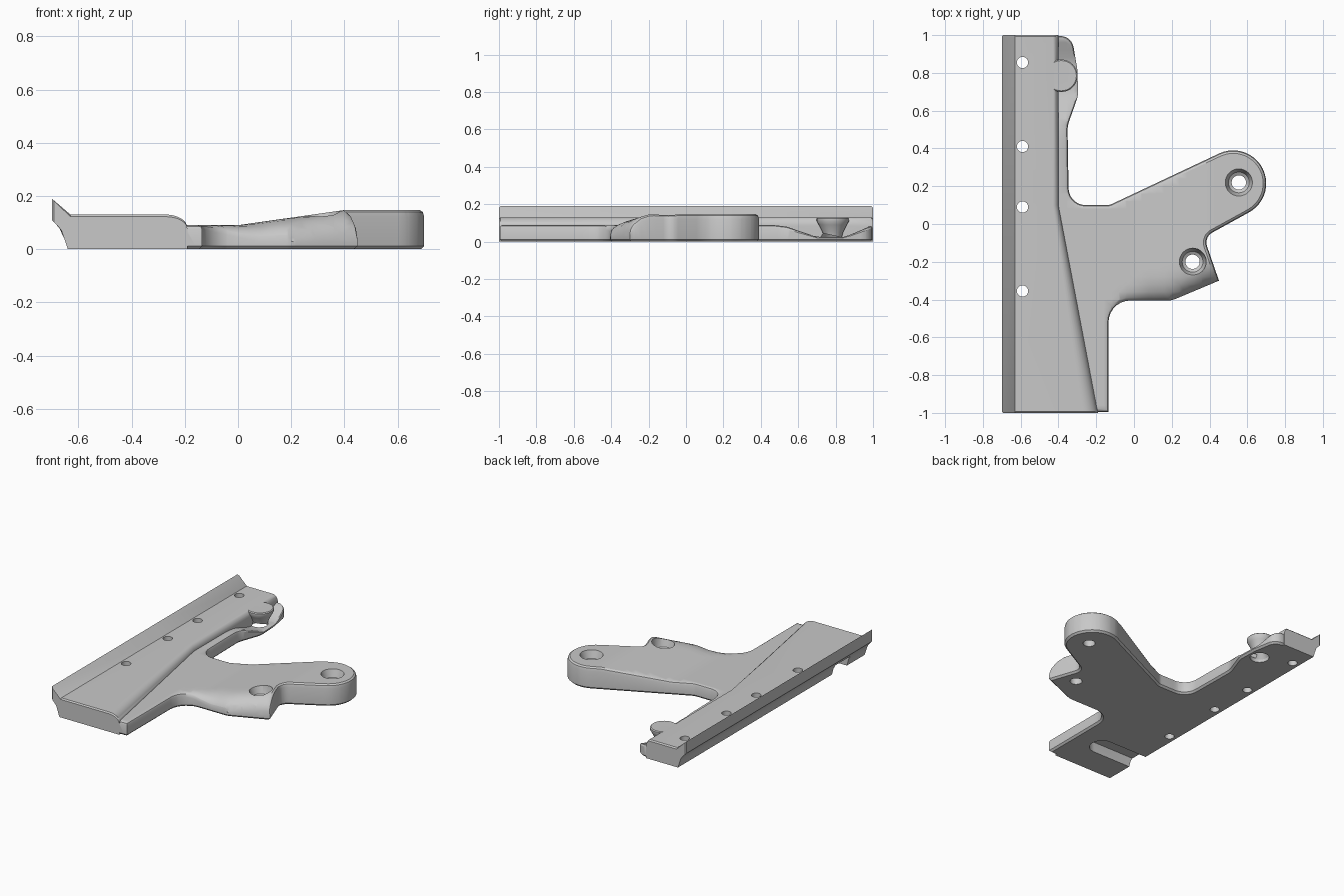
import bpy, bmesh, math
from mathutils import Vector

if "Cube" in bpy.data.objects:
    bpy.data.objects.remove(bpy.data.objects["Cube"])

grey = bpy.data.materials.new("light_grey")
grey.use_nodes = True
grey.diffuse_color = (0.58, 0.58, 0.58, 1)
grey.node_tree.nodes["Principled BSDF"].inputs["Base Color"].default_value = (0.58, 0.58, 0.58, 1)


def to_object(name, bm):
    bmesh.ops.recalc_face_normals(bm, faces=bm.faces)
    mesh = bpy.data.meshes.new(name)
    bm.to_mesh(mesh)
    bm.free()
    mesh.materials.append(grey)
    obj = bpy.data.objects.new(name, mesh)
    bpy.context.collection.objects.link(obj)
    return obj


def combine(target, other, operation):
    bpy.context.view_layer.objects.active = target
    mod = target.modifiers.new(other.name, "BOOLEAN")
    mod.operation, mod.solver, mod.object = operation, "EXACT", other
    bpy.ops.object.modifier_apply(modifier=mod.name)
    bpy.data.objects.remove(other)


def rounded(corners, steps=7):
    """Outline with a fillet of the given radius at each corner."""
    out = []
    for i, (x, y, r) in enumerate(corners):
        p = Vector((x, y))
        if r == 0:
            out.append(p)
            continue
        a = (Vector(corners[i - 1][:2]) - p).normalized()
        b = (Vector(corners[(i + 1) % len(corners)][:2]) - p).normalized()
        half = math.acos(a.dot(b)) / 2
        centre = p + (a + b).normalized() * r / math.sin(half)
        start = p + a * r / math.tan(half) - centre
        end = p + b * r / math.tan(half) - centre
        first = math.atan2(start.y, start.x)
        sweep = math.remainder(math.atan2(end.y, end.x) - first, math.tau)
        for k in range(steps + 1):
            angle = first + sweep * k / steps
            out.append(centre + Vector((math.cos(angle), math.sin(angle))) * r)
    return out


def shrunk(points, d):
    """Counter-clockwise outline moved inwards by d."""
    out = []
    for i, p in enumerate(points):
        u = (p - points[i - 1]).normalized()
        v = (points[(i + 1) % len(points)] - p).normalized()
        n, m = Vector((-u.y, u.x)), Vector((-v.y, v.x))
        out.append(p + (n + m) * d / (1 + n.dot(m)))
    return out


def skin(sections):
    """Skin matching closed sections and cap both ends."""
    bm = bmesh.new()
    rings = [[bm.verts.new(p) for p in s] for s in sections]
    n = len(rings[0])
    for a, b in zip(rings, rings[1:]):
        for i in range(n):
            bm.faces.new((a[i], a[(i + 1) % n], b[(i + 1) % n], b[i]))
    bm.faces.new(rings[0])
    bm.faces.new(rings[-1])
    bmesh.ops.recalc_face_normals(bm, faces=bm.faces)
    return bm


def turned(name, x, y, profile, sides=32):
    """Round solid from (radius, height) pairs."""
    return to_object(name, skin([[(x + r * math.cos(math.tau * k / sides),
                                   y + r * math.sin(math.tau * k / sides), z)
                                  for k in range(sides)] for r, z in profile]))


def clamp(t):
    return max(0.0, min(1.0, t))


def interpolate(t, table):
    for (a, u), (b, v) in zip(table, table[1:]):
        if t <= b:
            return u + (v - u) * clamp((t - a) / (b - a))
    return table[-1][1]


BASE = 0.09
DIP = [(0.46, 0.09), (0.54, 0.08), (0.62, 0.052), (0.7, 0.025),
       (0.85, 0.025), (0.92, 0.055), (1.0, 0.09)]


def top_height(x, y):
    """Top of the body: rising arm, rolled front edge, dipped rear flange."""
    if x < -0.2 and y > 0.4:
        return interpolate(y, DIP)
    h = BASE + 0.057 * clamp(x / 0.4)
    if x < -0.13 or y < -0.5:
        return h
    if x < -0.02:
        d = math.hypot(x + 0.02, y + 0.52) - 0.115
    else:
        d = min(y + 0.405, (y + 0.4) * 0.928 - (x - 0.2) * 0.371)
    w = clamp((x + 0.13) / 0.2)
    t = clamp(d / (0.14 * w + 0.001))
    low = h + (0.035 - h) * w
    return low + (h - low) * math.sqrt(1 - (1 - t) ** 2)


# Body outline: front leg, tab, arm with round tip, rear flange
tip = [(0.525 + 0.175 * math.cos(math.radians(a)),
        0.215 + 0.175 * math.sin(math.radians(a)), 0) for a in range(-62, 117, 8)]
outline = rounded([(-0.5, -0.995, 0), (-0.135, -0.995, 0), (-0.135, -0.405, 0.115),
                   (0.2, -0.405, 0.1), (0.45, -0.3, 0), (0.37, -0.07, 0.06)] + tip +
                  [(-0.13, 0.1, 0.06), (-0.345, 0.1, 0.09), (-0.352, 0.52, 0.15),
                   (-0.295, 0.68, 0.15), (-0.3, 0.82, 0.2), (-0.33, 0.995, 0.07), (-0.5, 0.995, 0)])
bm = skin([[(p.x, p.y, z) for p in shrunk(outline, d)]
           for z, d in ((0, 0.012), (0.012, 0), (0.074, 0), (0.085, 0.005), (BASE, 0.016))])
# Grid cuts let the top follow its height rule
for axis, count in ((0, 18), (1, 25)):
    for k in range(-count, count + 1):
        spot, normal = Vector((0, 0, 0)), Vector((0, 0, 0))
        spot[axis], normal[axis] = k * 0.04 + 0.0003, 1
        bmesh.ops.bisect_plane(bm, geom=bm.verts[:] + bm.edges[:] + bm.faces[:],
                               plane_co=spot, plane_no=normal)
for v in bm.verts:
    if v.co.z > 0.02:
        v.co.z *= top_height(v.co.x, v.co.y) / BASE
bmesh.ops.triangulate(bm, faces=[f for f in bm.faces if f.normal.z > -0.9])
body = to_object("bracket_body", bm)


# Rail with a raised lip and a shoulder that tapers towards the back
def rail_section(y, crease, width, inset=0.0):
    pts = [(-0.64, 0), (-0.652, 0.045), (-0.672, 0.08), (-0.7, 0.11), (-0.7, 0.19), (-0.63, 0.13)]
    pts += [(crease - width * (1 - math.sin(a)), 0.083 + 0.047 * math.cos(a))
            for a in (math.pi / 2 * k / 8 for k in range(9))]
    pts.append((crease, 0))
    return [(x + (inset if x < -0.66 else 0), y, max(z - inset, 0)) for x, z in pts]


rail = to_object("rail", skin([
    rail_section(-1, -0.19, 0.08, 0.008), rail_section(-0.992, -0.192, 0.08),
    rail_section(0.1, -0.4, 0.03), rail_section(0.992, -0.4, 0.03),
    rail_section(1, -0.4, 0.03, 0.008)]))
combine(body, rail, "UNION")

# Rear boss, narrowing downwards
boss = turned("rear_boss", -0.385, 0.785, [(0.045, 0.012), (0.055, 0.05), (0.075, 0.09),
                                          (0.086, 0.11), (0.086, 0.124), (0.08, 0.1295)])
combine(body, boss, "UNION")

# Screw holes, countersunk holes, underside pocket and slot
for y in (0.855, 0.41, 0.09, -0.355):
    combine(body, turned("rail_hole", -0.59, y, [(0.03, -0.1), (0.03, 0.3)], 24), "DIFFERENCE")
for x, y, z in ((0.555, 0.22, 0.147), (0.31, -0.2, 0.13)):
    combine(body, turned("countersunk_hole", x, y, [(0.038, -0.1), (0.038, z - 0.06), (0.055, z - 0.05),
                                                   (0.072, z), (0.072, 0.3)]), "DIFFERENCE")
combine(body, turned("boss_pocket", -0.385, 0.775, [(0.06, -0.1), (0.06, 0.02), (0.035, 0.06)]), "DIFFERENCE")
slot = rounded([(-0.9, -0.81, 0), (-0.27, -0.81, 0.078), (-0.27, -0.65, 0.078), (-0.9, -0.65, 0)])
combine(body, to_object("cable_slot", skin([[(p.x, p.y, z) for p in slot] for z in (-0.1, 0.07)])),
        "DIFFERENCE")

bpy.ops.object.select_all(action="DESELECT")
body.select_set(True)
bpy.context.view_layer.objects.active = body
bpy.ops.object.shade_smooth_by_angle(angle=math.radians(30))
